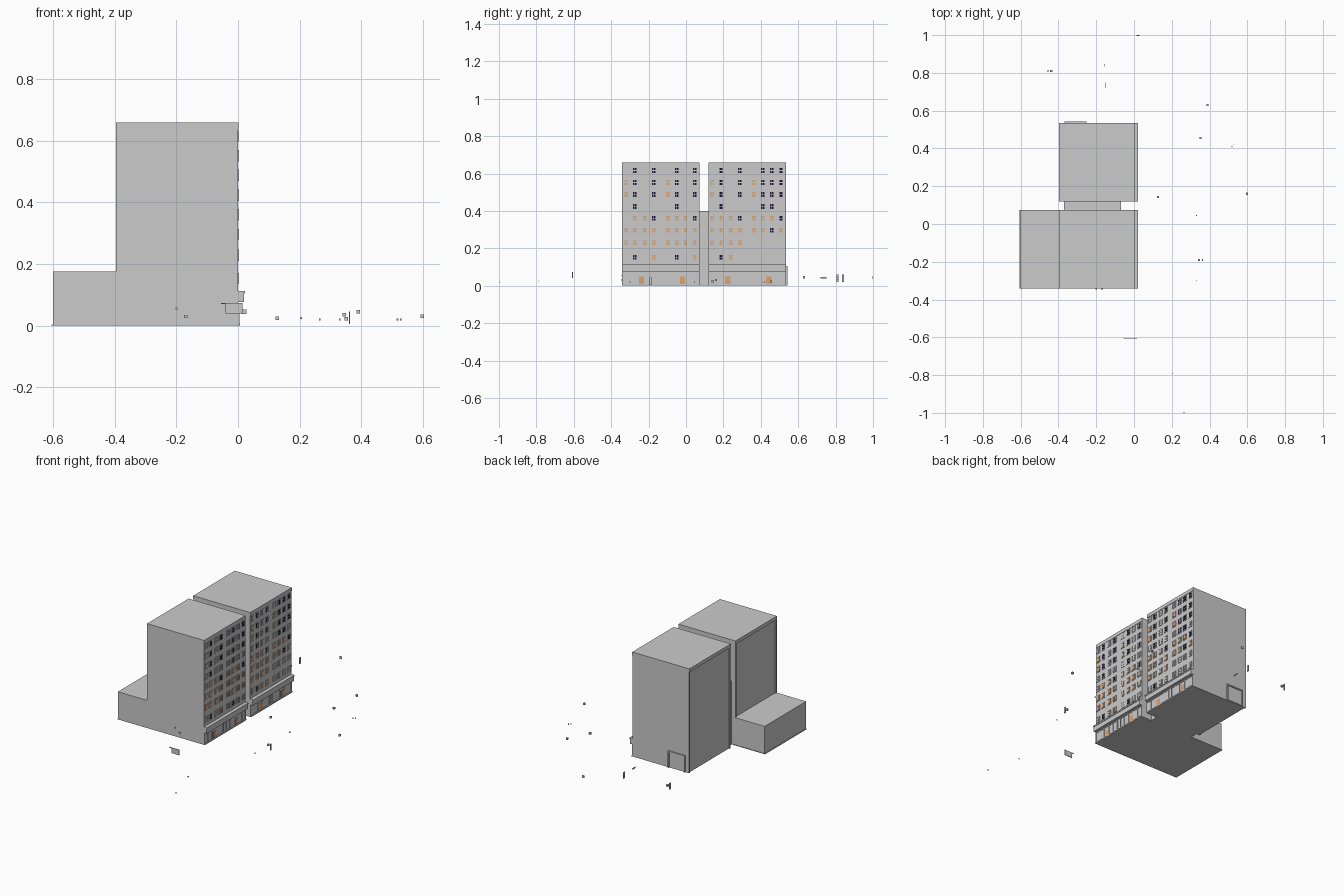
import bpy
import bmesh
from mathutils import Matrix, Vector

if "Cube" in bpy.data.objects:
    bpy.data.objects.remove(bpy.data.objects["Cube"], do_unlink=True)


def make_material(name, colour):
    mat = bpy.data.materials.new(name)
    mat.use_nodes = True
    mat.diffuse_color = (*colour, 1)
    mat.node_tree.nodes["Principled BSDF"].inputs["Base Color"].default_value = (*colour, 1)
    return mat


CONCRETE, NAVY, ORANGE = range(3)
MATERIALS = [
    make_material("concrete_grey", (0.6, 0.6, 0.6)),
    make_material("unlit_navy", (0.012, 0.005, 0.035)),
    make_material("lit_orange", (0.74, 0.36, 0.15)),
]


def add_box(bm, x, y, z, colour=CONCRETE):
    """Add a box spanning the three (low, high) ranges."""
    low, high = Vector((x[0], y[0], z[0])), Vector((x[1], y[1], z[1]))
    place = Matrix.Translation((low + high) / 2) @ Matrix.Diagonal((*(high - low), 1))
    new = bmesh.ops.create_cube(bm, size=1, matrix=place)
    for face in {f for v in new["verts"] for f in v.link_faces}:
        face.material_index = colour


def around(centre, size):
    return (centre - size / 2, centre + size / 2)


def finish(bm, name):
    mesh = bpy.data.meshes.new(name)
    bm.to_mesh(mesh)
    bm.free()
    for mat in MATERIALS:
        mesh.materials.append(mat)
    obj = bpy.data.objects.new(name, mesh)
    bpy.context.collection.objects.link(obj)
    return obj


def box_object(name, x, y, z):
    bm = bmesh.new()
    add_box(bm, x, y, z)
    return finish(bm, name)


def add_window(bm, y, z, colour):
    """Four panes behind a raised frame with a mullion and a transom."""
    width, height, bar = 0.026, 0.034, 0.003
    add_box(bm, (-0.002, 0.001), around(y, width), around(z, height))
    for side in (-1, 0, 1):
        add_box(bm, (0, 0.003), around(y + side * width / 2, bar), around(z, height + bar))
        add_box(bm, (0, 0.003), around(y, width + bar), around(z + side * height / 2, bar))
    if colour != CONCRETE:
        for side in (-1, 1):
            for level in (-1, 1):
                add_box(bm, (0, 0.0035), around(y + side * 0.005, 0.008),
                        around(z + level * 0.007, 0.011), colour)


def add_shop(bm, y):
    """Shop front with a surround, glazing bars and a lit door."""
    width, top, bottom = 0.195, 0.074, 0.008
    add_box(bm, (-0.002, 0.002), around(y, width), (bottom, top))
    for side in (-1, 1):
        add_box(bm, (0, 0.005), around(y + side * (width / 2 - 0.003), 0.006), (bottom, top))
        add_box(bm, (0, 0.004), around(y + side * 0.022, 0.004), (bottom, top))
        add_box(bm, (0, 0.004), around(y + side * 0.06, 0.003), (bottom, top))
    add_box(bm, (0, 0.005), around(y, width), (top - 0.006, top))
    add_box(bm, (0, 0.004), around(y + 0.006, 0.028), (bottom, 0.048), ORANGE)


# Window lights, top floor first: n = navy, o = orange, . = plain
LIGHTS = {
    "front": [".n.n.n.n", "on.non.n", "on.non.n", ".n...n..",
              ".oonooon", "oooooooo", "oooooooo", ".n.o.n.o"],
    "back": [".n.n.nnn", "on.nonnn", "on.nonnn", ".n...nn.",
             "ooonooon", "ooooοono".replace("\u03bf", "o"), "oooo....", ".no....."],
}
COLOURS = {".": CONCRETE, "n": NAVY, "o": ORANGE}
FLOORS = [0.616, 0.552, 0.488, 0.424, 0.36, 0.296, 0.229, 0.153]
COLUMNS = [0.021, 0.067, 0.12, 0.168, 0.243, 0.291, 0.338, 0.388]
LENGTH = 0.414

# Two tower blocks sharing one facade design
for block, start in (("front", -0.341), ("back", 0.12)):
    span = (start, start + LENGTH)
    box_object(block + "_block", (-0.39, 0), span, (0, 0.64))
    box_object(block + "_roof_cap", (-0.397, 0.002), span, (0.638, 0.66))
    box_object(block + "_base_step", (-0.39, 0.007), span, (0, 0.008))
    box_object(block + "_canopy", (-0.005, 0.019), span, (0.076, 0.112))
    box_object(block + "_canopy_lip", (-0.005, 0.022), span, (0.105, 0.113))
    for side in (0, 1):
        edge = start + side * LENGTH
        box_object(block + "_rear_pier", (-0.396, -0.385), around(edge + (0.005, -0.005)[side], 0.01),
                   (0, 0.64))

    windows = bmesh.new()
    for row, z in zip(LIGHTS[block], FLOORS):
        for light, offset in zip(row, COLUMNS):
            add_window(windows, start + offset, z, COLOURS[light])
    finish(windows, block + "_windows")

    shops = bmesh.new()
    for offset in (0.0975, 0.3165):
        add_shop(shops, start + offset)
    finish(shops, block + "_shop_fronts")

# Link between the towers and the low rear annex
box_object("link_block", (-0.37, -0.07), (0.06, 0.13), (0, 0.4))
box_object("rear_annex", (-0.601, -0.38), (-0.341, 0.073), (0, 0.175))
box_object("annex_plinth", (-0.605, -0.38), (-0.341, 0.075), (0, 0.004))

# Service door on the back wall
door = bmesh.new()
add_box(door, (-0.365, -0.255), (0.53, 0.537), (0.004, 0.1))
for x in (-0.365, -0.255):
    add_box(door, around(x, 0.008), (0.53, 0.543), (0, 0.104))
add_box(door, (-0.369, -0.251), (0.53, 0.543), (0.098, 0.106))
finish(door, "service_door")

# Small fittings on the front wall
box_object("wall_lamp", around(-0.2, 0.006), (-0.346, -0.335), around(0.055, 0.006))
box_object("wall_box", around(-0.17, 0.012), (-0.346, -0.335), around(0.03, 0.01))

# Hanging sign board standing clear of the front
sign = bmesh.new()
add_box(sign, (-0.04, 0.015), around(-0.607, 0.004), (0.04, 0.07))
add_box(sign, (-0.055, 0.015), around(-0.607, 0.004), (0.07, 0.074))
finish(sign, "sign_board")


# Scattered street fittings: centre x, y, z
def scatter(name, size, places):
    bm = bmesh.new()
    for spot in places:
        add_box(bm, *[around(c, s) for c, s in zip(spot, size)])
    finish(bm, name)


scatter("street_posts", (0.004, 0.012, 0.04),
        [(-0.455, 0.81, 0.04), (-0.155, 0.84, 0.04), (0.362, -0.19, 0.025)])
scatter("street_boxes", (0.011, 0.011, 0.012),
        [(-0.438, 0.81, 0.04), (0.128, 0.143, 0.024), (0.352, 0.455, 0.022),
         (0.345, -0.19, 0.035), (0.599, 0.16, 0.03), (0.39, 0.63, 0.045)])
scatter("street_benches", (0.004, 0.03, 0.008), [(-0.15, 0.735, 0.043)])
scatter("street_bollards", (0.005, 0.004, 0.007),
        [(0.205, -0.79, 0.025), (0.265, -0.998, 0.02), (0.33, 0.045, 0.02),
         (0.33, -0.3, 0.02), (0.518, 0.41, 0.02), (0.528, 0.42, 0.02)])
scatter("street_lamp", (0.016, 0.004, 0.016), [(0.02, 0.998, 0.045)])
